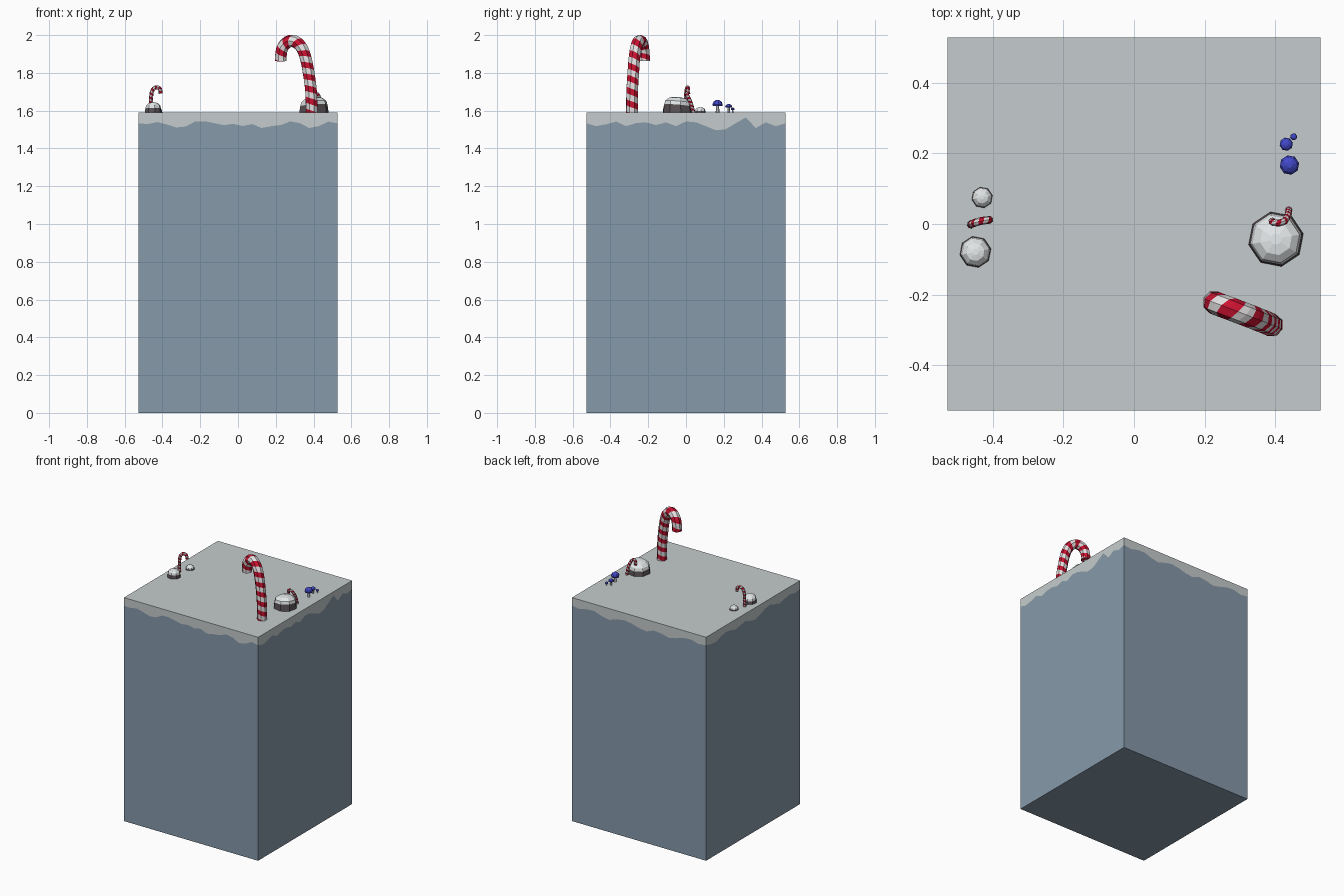
import bpy, bmesh, math
from mathutils import Vector, Matrix
from mathutils.geometry import interpolate_bezier

if "Cube" in bpy.data.objects:
    bpy.data.objects.remove(bpy.data.objects["Cube"])

H, TOP = 0.528, 1.59


def mat(name, r, g, b):
    m = bpy.data.materials.new(name)
    m.diffuse_color = (r, g, b, 1)
    m.use_nodes = True
    m.node_tree.nodes["Principled BSDF"].inputs["Base Color"].default_value = m.diffuse_color
    return m


ICE = mat("slate_blue", 0.24, 0.32, 0.40)
FROST = mat("frost_grey", 0.56, 0.60, 0.61)
SNOW = mat("snow_white", 0.76, 0.79, 0.80)
RED = mat("candy_red", 0.58, 0.006, 0.03)
WHITE = mat("candy_white", 0.76, 0.74, 0.74)
ROCK = mat("dark_rock", 0.10, 0.082, 0.088)
BLUE = mat("mushroom_blue", 0.055, 0.065, 0.58)


def finish(name, bm, mats):
    me = bpy.data.meshes.new(name)
    bm.to_mesh(me)
    bm.free()
    for m in mats:
        me.materials.append(m)
    ob = bpy.data.objects.new(name, me)
    bpy.context.collection.objects.link(ob)
    return ob


# Block: four walls split along a wavy snow line (height below top in 1/1000)
def block():
    waves = [
        [57, 61, 50, 63, 79, 74, 47, 46, 56, 67, 60, 71, 61, 82, 72, 66, 47, 56, 82, 72, 48, 57],
        [57, 72, 62, 48, 72, 56, 52, 66, 52, 72, 47, 52, 72, 94, 88, 56, 26, 82, 52, 72, 57],
        [57, 66, 52, 49, 70, 80, 62, 50, 60, 76, 84, 62, 68, 82, 70, 52, 48, 64, 57],
        [57, 70, 76, 58, 48, 56, 72, 62, 54, 74, 86, 70, 50, 44, 62, 76, 62, 54, 68, 57],
    ]
    corners = [Vector(c) * H for c in ((-1, -1, 0), (1, -1, 0), (1, 1, 0), (-1, 1, 0))]
    bm = bmesh.new()

    def face(pts, mi):
        bm.faces.new([bm.verts.new(p) for p in pts]).material_index = mi

    for k, wave in enumerate(waves):
        a, b = corners[k], corners[(k + 1) % 4]
        n = len(wave) - 1
        for i in range(n):
            p, q = a.lerp(b, i / n), a.lerp(b, (i + 1) / n)
            zp, zq = (Vector((0, 0, TOP - wave[j] / 1000)) for j in (i, i + 1))
            up = Vector((0, 0, TOP))
            face([p, q, q + zq, p + zp], 0)
            face([p + zp, q + zq, q + up, p + up], 1)
    face([c + Vector((0, 0, TOP)) for c in corners], 1)
    face(corners[::-1], 0)
    bmesh.ops.remove_doubles(bm, verts=bm.verts, dist=1e-5)
    finish("snowy_block", bm, [ICE, FROST])


# Candy cane: tube whose mesh rows spiral, so alternate rows form the stripes
def cane(name, pts, radius, pitch, sides=8):
    P = [Vector(p) for p in pts]
    dense = []
    for i in range(len(P) - 1):
        t0 = (P[i + 1] - P[max(i - 1, 0)]) / 6
        t1 = (P[min(i + 2, len(P) - 1)] - P[i]) / 6
        dense += interpolate_bezier(P[i], P[i] + t0, P[i + 1] - t1, P[i + 1], 12)[:-1]
    dense.append(P[-1])
    cum = [0]
    for a, b in zip(dense, dense[1:]):
        cum.append(cum[-1] + (b - a).length)
    L = cum[-1]
    side = (P[-1] - P[0])
    side = Vector((side.y, -side.x, 0)).normalized()   # normal of hook plane

    def point(s, ang):
        s = min(max(s, 0), L)
        i = 0
        while i < len(cum) - 2 and cum[i + 1] < s:
            i += 1
        d = dense[i + 1] - dense[i]
        c = dense[i] + d * ((s - cum[i]) / d.length)
        tan = (dense[min(i + 2, len(cum) - 1)] - dense[max(i - 1, 0)]).normalized()
        n = tan.cross(side).normalized()
        w = n.cross(tan)
        return c + (n * math.cos(ang) + w * math.sin(ang)) * radius

    bm = bmesh.new()
    step = pitch / 4
    rows = range(-5, int(L / step) + 3)
    grid = {(j, k): bm.verts.new(point(j * step + pitch * k / sides, math.tau * k / sides))
            for j in rows for k in range(sides + 1)}
    for j in rows[:-1]:
        for k in range(sides):
            f = bm.faces.new([grid[j, k], grid[j, k + 1], grid[j + 1, k + 1], grid[j + 1, k]])
            f.material_index = (j // 2) % 2
    for s, order in ((0, -1), (L, 1)):
        bm.faces.new([bm.verts.new(point(s, math.tau * k / sides)) for k in range(sides)][::order])
    bmesh.ops.remove_doubles(bm, verts=bm.verts, dist=1e-5)
    bmesh.ops.dissolve_degenerate(bm, edges=bm.edges, dist=1e-5)
    bmesh.ops.recalc_face_normals(bm, faces=bm.faces)
    finish(name, bm, [RED, WHITE])


# Stacked rings: (radius, height, material index of the band above)
def lathe(name, x, y, rings, mats, sides=8, tilt=(0, 0), turn=0.2):
    bm = bmesh.new()
    loops = []
    for r, z, _ in rings:
        ring = []
        for k in range(sides):
            a = turn + math.tau * k / sides
            px, py = r * math.cos(a), r * math.sin(a)
            lean = (tilt[0] * px + tilt[1] * py) * (z > 0)
            ring.append(bm.verts.new((x + px, y + py, TOP + z + lean)))
        loops.append(ring)
    for (a, b), ring in zip(zip(loops, loops[1:]), rings):
        for k in range(sides):
            n = (k + 1) % sides
            bm.faces.new([a[k], a[n], b[n], b[k]]).material_index = ring[2]
    bm.faces.new(loops[0][::-1]).material_index = rings[0][2]
    bm.faces.new(loops[-1]).material_index = rings[-1][2]
    finish(name, bm, mats)


def rock(name, x, y, r, base, h, tilt=(0, 0)):
    lathe(name, x, y, [(r, 0, 0), (r * 0.93, base, 1), (r * 0.86, base + (h - base) * 0.45, 1),
                       (r * 0.58, base + (h - base) * 0.85, 1), (r * 0.2, h, 1)],
          [ROCK, SNOW], tilt=tilt)


def mushroom(name, x, y, r, z, h):
    lathe(name, x, y, [(r * 0.36, 0, 0), (r * 0.3, z, 1), (r * 0.9, z - 0.002, 1), (r, z + h * 0.25, 1),
                       (r * 0.75, z + h * 0.75, 1), (r * 0.3, z + h, 1)], [WHITE, BLUE])


block()

cane("large_candy_cane",
     [(.39, -.286, 1.588), (.387, -.285, 1.70), (.374, -.279, 1.80), (.358, -.273, 1.88),
      (.336, -.264, 1.935), (.302, -.251, 1.966), (.268, -.238, 1.966), (.238, -.227, 1.938),
      (.228, -.223, 1.90), (.227, -.222, 1.862)], 0.033, 0.064)
cane("left_candy_cane",
     [(-.462, -.002, 1.588), (-.461, 0, 1.65), (-.457, .001, 1.695), (-.446, .005, 1.717),
      (-.430, .009, 1.723), (-.414, .011, 1.716), (-.409, .012, 1.69)], 0.011, 0.022)
cane("right_candy_cane",
     [(.438, .040, 1.588), (.436, .026, 1.64), (.428, .010, 1.675), (.416, .004, 1.69),
      (.402, .003, 1.69), (.393, .005, 1.68), (.391, .008, 1.66)], 0.010, 0.021)

rock("right_snowy_rock", .402, -.043, .079, .038, .082, (.06, -.08))
rock("left_snowy_rock", -.449, -.079, .045, .022, .054, (0, -.08))
rock("small_snowy_rock", -.430, .075, .030, .008, .028)

mushroom("large_mushroom", .440, .167, .028, .036, .030)
mushroom("medium_mushroom", .431, .226, .019, .028, .016)
mushroom("small_mushroom", .452, .247, .010, .016, .010)
